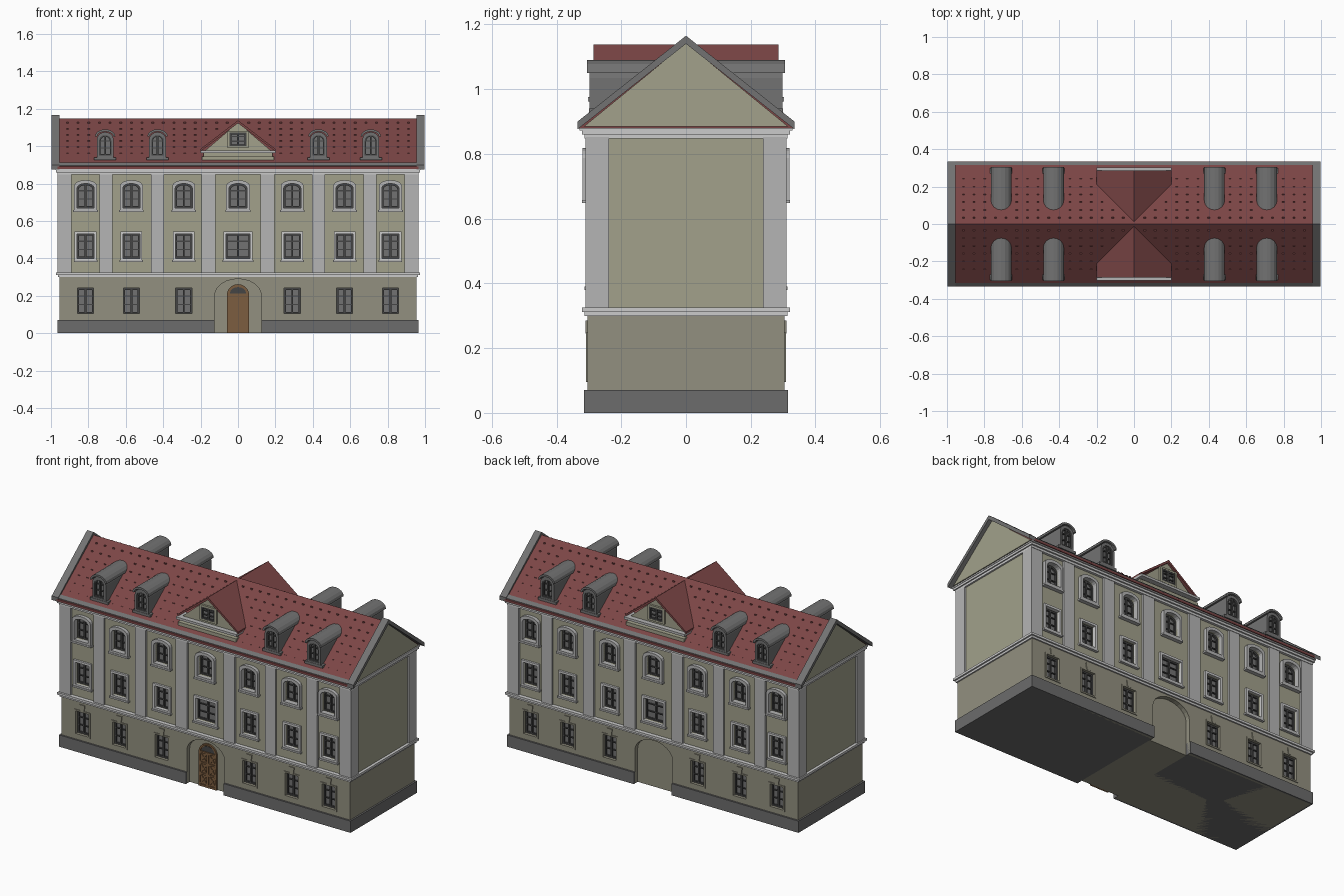
import bpy, bmesh, math

if "Cube" in bpy.data.objects:
    bpy.data.objects.remove(bpy.data.objects["Cube"])

MATS = {}
COL = dict(wall=(.36, .355, .26), ground=(.29, .28, .215), roof=(.2, .06, .06), dark=(.06, .06, .06),
           plinth=(.15, .15, .15), light=(.46, .46, .46), pale=(.7, .7, .69), wood=(.2, .11, .05),
           metal=(.17, .17, .17))
BOTH = (-1, 1)


def finish(name, bm, col=None):
    bmesh.ops.recalc_face_normals(bm, faces=bm.faces)
    me = bpy.data.meshes.new(name)
    bm.to_mesh(me)
    bm.free()
    ob = bpy.data.objects.new(name, me)
    bpy.context.collection.objects.link(ob)
    if col:
        if col not in MATS:
            MATS[col] = bpy.data.materials.new(col)
            MATS[col].diffuse_color = (*COL[col], 1)
        me.materials.append(MATS[col])
    return ob


def box(bm, x0, x1, y0, y1, z0, z1):
    prism(bm, [(x0, z0), (x1, z0), (x1, z1), (x0, z1)], y0, y1, (1,))


def prism(bm, pts, y0, y1, sides=BOTH):
    """Extrude an x-z outline from depth y0 to y1, on the front (-1) and/or back (1)."""
    for s in sides:
        a = [bm.verts.new((x, s * y0, z)) for x, z in pts]
        b = [bm.verts.new((x, s * y1, z)) for x, z in pts]
        bm.faces.new(a)
        bm.faces.new(b[::-1])
        for i in range(len(a)):
            j = (i + 1) % len(a)
            bm.faces.new((a[i], b[i], b[j], a[j]))


def ring(bm, outer, inner, y0, y1, sides=BOTH):
    """Frame between two matching outlines."""
    n = len(outer)
    for s in sides:
        o0, o1, i0, i1 = [[bm.verts.new((x, s * y, z)) for x, z in p]
                          for p, y in ((outer, y0), (outer, y1), (inner, y0), (inner, y1))]
        for k in range(n):
            j = (k + 1) % n
            for p, q in ((o0, o1), (o1, i1), (i1, i0), (i0, o0)):
                bm.faces.new((p[k], p[j], q[j], q[k]))


def xprism(bm, pts, x0, x1):
    """Extrude a y-z outline along x."""
    a = [bm.verts.new((x0, y, z)) for y, z in pts]
    b = [bm.verts.new((x1, y, z)) for y, z in pts]
    bm.faces.new(a)
    bm.faces.new(b[::-1])
    for i in range(len(a)):
        j = (i + 1) % len(a)
        bm.faces.new((a[i], b[i], b[j], a[j]))


def outline(cx, w, z0, z1, rise=0, n=8):
    pts = [(cx - w / 2, z0), (cx + w / 2, z0)]
    if rise:
        return pts + [(cx + w / 2 * math.cos(math.pi * i / n), z1 - rise + rise * math.sin(math.pi * i / n))
                      for i in range(n + 1)]
    return pts + [(cx + w / 2, z1), (cx - w / 2, z1)]


def bar(bm, p, q, t, y0, y1, sides=BOTH):
    dx, dz = q[0] - p[0], q[1] - p[1]
    l = math.hypot(dx, dz)
    nx, nz = -dz / l * t / 2, dx / l * t / 2
    prism(bm, [(p[0] + nx, p[1] + nz), (q[0] + nx, q[1] + nz), (q[0] - nx, q[1] - nz), (p[0] - nx, p[1] - nz)],
          y0, y1, sides)


def cut(ob, cutter):
    m = ob.modifiers.new("openings", 'BOOLEAN')
    m.operation, m.solver, m.object = 'DIFFERENCE', 'EXACT', cutter
    bpy.context.view_layer.objects.active = ob
    bpy.ops.object.modifier_apply(modifier=m.name)
    bpy.data.objects.remove(cutter)


frames, glass = bmesh.new(), bmesh.new()


def window(cx, w, z0, z1, rise, y):
    """Dark casement: sash frame, mullion, two transoms and the pane behind."""
    o, i = outline(cx, w, z0, z1, rise), outline(cx, w - .018, z0 + .009, z1 - .009, rise * .9)
    ring(frames, o, i, y, y + .012)
    bar(frames, (cx, z0), (cx, z1 - .002), .01, y, y + .012)
    for f in (.36, .7):
        z = z0 + (z1 - z0) * f
        bar(frames, (cx - w / 2 + .004, z), (cx + w / 2 - .004, z), .006, y, y + .009)
    prism(glass, o, y - .004, y + .002)


# Window openings
XS = [s * x for x in (.815, .57, .29) for s in BOTH]
low_cut, up_cut = bmesh.new(), bmesh.new()
arch, white, sills, hoods = bmesh.new(), bmesh.new(), bmesh.new(), bmesh.new()
for x in XS:
    prism(low_cut, outline(x, .086, .105, .24), .28, .4)
    window(x, .086, .105, .24, 0, .28)
    ring(hoods, outline(x, .104, .096, .249), outline(x, .086, .105, .24), .300, .309)
    prism(hoods, [(x - .012, .246), (x + .012, .246), (x + .018, .285), (x - .018, .285)], .300, .310)
for x in XS + [0]:
    wu, wm = (.092, .09) if x else (.096, .13)
    prism(up_cut, outline(x, wu, .67, .8, .025), .275, .4)
    window(x, wu, .67, .8, .025, .275)
    ring(arch, outline(x, wu + .03, .655, .818, .03), outline(x, wu, .67, .8, .025), .29, .319)
    prism(up_cut, outline(x, wm, .40, .53), .275, .4)
    window(x, wm, .40, .53, 0, .275)
    ring(white, outline(x, wm + .026, .388, .543), outline(x, wm, .40, .53), .29, .310)
    prism(sills, outline(x, wm + .036, .38, .39), .29, .314)
    prism(sills, outline(x, wu + .04, .648, .658), .29, .322)
finish("ground_window_surrounds", hoods, 'ground')
finish("arched_window_surrounds", arch, 'light')
finish("middle_window_surrounds", white, 'pale')
finish("window_sills", sills, 'light')

# Ground floor and plinth with the arched gate niches
prism(low_cut, outline(0, .25, -.05, .29, .09, 12), .278, .4)
bm = bmesh.new()
box(bm, -.955, .955, -.305, .305, 0, .302)
cut(finish("ground_floor_wall", bm, 'ground'), finish("ground_cutter", low_cut))
bm = bmesh.new()
for s in BOTH:
    box(bm, *sorted((s * .125, s * .965)), -.315, .315, 0, .07)
finish("plinth", bm, 'plinth')

# Upper wall
bm = bmesh.new()
box(bm, -.955, .955, -.298, .298, .32, .85)
cut(finish("upper_floor_wall", bm, 'wall'), finish("upper_cutter", up_cut))

# Pilasters, the outer ones wrapping the corners
bm = bmesh.new()
for s in BOTH:
    for x0, x1 in ((.12, .195), (.395, .465), (.67, .74)):
        prism(bm, [(s * x0, .325), (s * x1, .325), (s * x1, .852), (s * x0, .852)], .29, .31)
    prism(bm, [(s * .89, .325), (s * .965, .325), (s * .965, .852), (s * .89, .852)], .238, .31)
finish("pilasters", bm, 'light')

# Cornices
bm = bmesh.new()
for x, y, z0, z1 in ((.963, .313, .3, .312), (.972, .322, .312, .325),
                     (.965, .313, .847, .86), (.972, .322, .86, .872), (.975, .329, .872, .88)):
    box(bm, -x, x, -y, y, z0, z1)
finish("cornices", bm, 'pale')

# Front gate: leaf, rails and crossed braces
bm = bmesh.new()
F = (-1,)
prism(bm, outline(0, .12, 0, .262, .06, 10), .27, .281, F)
ring(bm, outline(0, .12, 0, .262, .06, 10), outline(0, .1, .012, .252, .052, 10), .281, .288, F)
bar(bm, (0, 0), (0, .2), .012, .281, .289, F)
for z in (.075, .14, .205):
    bar(bm, (-.055, z), (.055, z), .01, .281, .288, F)
for s in BOTH:
    for z in (.012, .075, .14):
        bar(bm, (s * .006, z), (s * .052, z + .063), .008, .281, .286, F)
        bar(bm, (s * .052, z), (s * .006, z + .063), .008, .281, .286, F)
finish("gate", bm, 'wood')
bm = bmesh.new()
prism(bm, outline(0, .086, .212, .246, .032, 8), .27, .283, F)
finish("gate_fanlight", bm, 'dark')

# Main roof, gable walls and verges
SL = .8


def roof_z(y):
    return 1.148 - SL * abs(y)


bm = bmesh.new()
xprism(bm, [(-.335, .878), (.335, .878), (.335, .89), (0, 1.148), (-.335, .89)], -.966, .966)
finish("main_roof", bm, 'roof')
gab, ver, gut = bmesh.new(), bmesh.new(), bmesh.new()
for s in BOTH:
    xprism(gab, [(-.315, .885), (.315, .885), (0, 1.142)], s * .955, s * .975)
    for t in BOTH:
        xprism(ver, [(0, 1.165), (t * .335, .9), (t * .335, .876), (0, 1.14)], s * .955, s * .998)
    xprism(gut, [(s * .315, .887), (s * .332, .883), (s * .332, .896), (s * .315, .912)], -.955, .955)
finish("gable_walls", gab, 'wall')
finish("verges", ver, 'metal')
finish("eaves_strips", gut, 'metal')

# Small raised tile hooks in rows over the roof
bm = bmesh.new()
for r in range(8):
    y = .03 + r * .041
    for k in range(-16, 17):
        x = k * .057
        if abs(x) < .2 * (y / .2) + .02 and abs(x) < .21:
            continue
        if y > .06 and min(abs(abs(x) - .43), abs(abs(x) - .71)) < .06:
            continue
        z = roof_z(y)
        for s in BOTH:
            xprism(bm, [(s * (y - .007), z - .002), (s * (y + .007), z - .012), (s * (y + .007), z + .004)],
                   x - .006, x + .006)
finish("roof_hooks", bm, 'roof')

# Dormers with arched hoods
body, hood = bmesh.new(), bmesh.new()
for x in (-.71, -.43, .43, .71):
    prism(body, outline(x, .09, .92, 1.075, .04), .08, .28)
    ring(body, outline(x, .09, .93, 1.075, .04), outline(x, .066, .95, 1.058, .03), .28, .298)
    window(x, .068, .95, 1.06, .03, .28)
    n = 8
    for w, z0 in ((.11, 1.05),):
        top = [(x + w / 2 * math.cos(math.pi * i / n), z0 + .04 * math.sin(math.pi * i / n)) for i in range(n + 1)]
        low = [(x + (w / 2 - .011) * math.cos(math.pi * i / n), z0 + .028 * math.sin(math.pi * i / n))
               for i in range(n, -1, -1)]
        prism(hood, top + low, .07, .306)
    prism(hood, outline(x, .118, .925, .94), .2, .3)
finish("dormer_bodies", body, 'metal')
finish("dormer_hoods", hood, 'metal')

# Central cross gables
bm = bmesh.new()
prism(bm, [(-.2, .985), (-.2, .972), (0, 1.122), (.2, .972), (.2, .985), (0, 1.138)], 0, .285)
finish("cross_gable_roof", bm, 'roof')
bm = bmesh.new()
prism(bm, [(-.185, .925), (.185, .925), (.185, .968), (0, 1.126), (-.185, .968)], .1, .272)
ring(bm, outline(0, .112, .99, 1.082), outline(0, .09, 1.0, 1.072), .27, .284)
prism(bm, outline(0, .385, .925, .945), .25, .294)
finish("cross_gable_walls", bm, 'wall')
bm = bmesh.new()
prism(bm, outline(0, .4, .962, .976), .2, .302)
finish("cross_gable_cornices", bm, 'light')
window(0, .09, 1.0, 1.072, 0, .271)

finish("window_frames", frames, 'dark')
finish("window_panes", glass, 'metal')

for m in bpy.data.materials:
    if m.users and not m.is_grease_pencil:
        m.use_nodes = True
        m.node_tree.nodes["Principled BSDF"].inputs["Base Color"].default_value = m.diffuse_color
